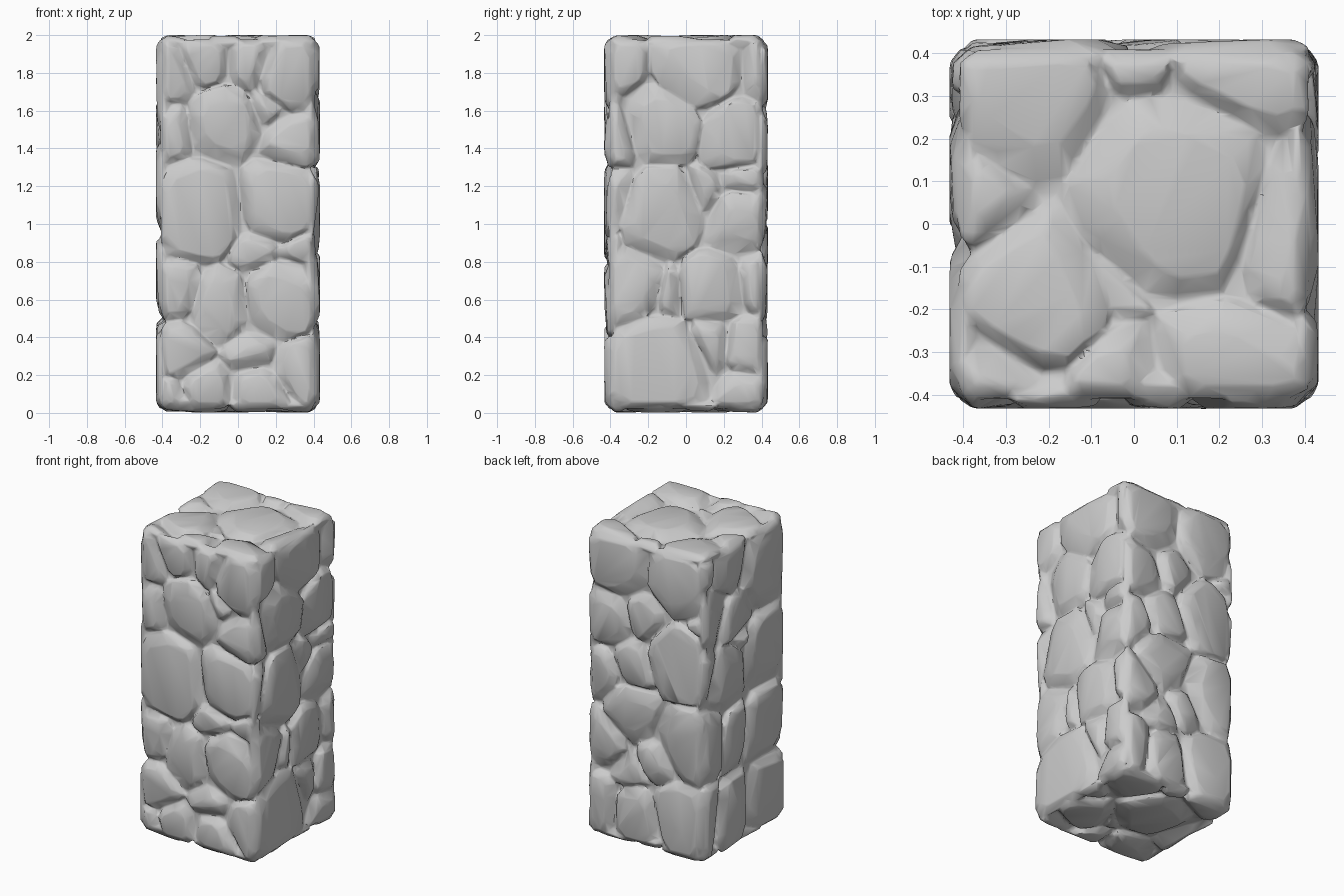
import bpy, bmesh, random
from mathutils import Vector as V

if "Cube" in bpy.data.objects:
    bpy.data.objects.remove(bpy.data.objects["Cube"])

random.seed(4)
H, TOP, ROUND = 0.433, 2.0, 0.075

# Stones per side: (across, up, radius), laid out as a weighted cell pattern
FRONT = [(-.22, 1.07, .26), (.22, 1.12, .22), (-.07, 1.53, .19), (-.36, 1.48, .13), (-.36, 1.78, .13),
         (-.17, 1.86, .13), (.07, 1.85, .13), (.29, 1.78, .19), (.3, 1.44, .15), (.16, 1.62, .1),
         (.1, .85, .11), (.33, .86, .1), (-.09, .56, .18), (.23, .6, .21), (-.33, .64, .15),
         (-.31, .33, .15), (-.17, .12, .13), (.12, .11, .14), (.33, .23, .15), (.07, .32, .11), (-.37, .08, .1)]
RIGHT = [(.06, 1.84, .25), (-.33, 1.84, .14), (.37, 1.82, .12), (-.13, 1.54, .22), (-.36, 1.48, .14),
         (.27, 1.47, .2), (-.36, 1.13, .13), (-.12, 1.06, .23), (.09, 1.13, .13), (.27, 1.02, .17),
         (.3, 1.25, .12), (-.29, .67, .18), (.14, .65, .19), (.37, .68, .13), (-.09, .63, .11),
         (-.15, .22, .29), (.12, .36, .15), (.32, .35, .15), (.3, .09, .13)]
BACK = [(.22, 1.82, .23), (-.25, 1.8, .24), (.3, 1.42, .18), (0, 1.5, .14), (-.25, 1.28, .24),
        (.1, 1.17, .15), (.34, 1.08, .14), (.1, .86, .18), (.32, .62, .17), (-.29, .75, .22),
        (-.07, .6, .13), (.33, .22, .18), (.09, .2, .19), (-.24, .26, .21), (-.38, 1.52, .1), (.14, .48, .12)]
LEFT = [(.12, 1.85, .2), (-.26, 1.72, .26), (.3, 1.58, .17), (.06, 1.5, .17), (-.25, 1.18, .24),
        (.14, 1.13, .2), (.36, 1.2, .13), (-.26, .7, .24), (.08, .72, .17), (.33, .75, .18),
        (-.22, .25, .22), (.1, .25, .2), (.34, .28, .16), (.34, 1.88, .12), (0, 1.3, .1)]
CAP = [(-.22, .27, .18), (-.36, .06, .12), (-.22, -.16, .19), (-.07, -.1, .13), (.09, .06, .25),
       (.23, .35, .14), (.35, .0, .16), (-.02, -.36, .13), (.17, -.34, .15), (-.33, -.38, .13), (.0, .38, .1)]


def clip(poly, n, c):
    """Keep the part of a convex polygon where p.n <= c."""
    out = []
    for p, q in zip(poly, poly[1:] + poly[:1]):
        dp, dq = p.dot(n) - c, q.dot(n) - c
        if dp <= 0:
            out.append(p)
        if dp * dq < 0:
            out.append(p.lerp(q, dp / (dp - dq)))
    return out


def cell(seeds, i, v0, v1, gap, edge, slope):
    """Outline of stone i, inset from neighbours (unevenly by slope) and from the border."""
    x = H - edge
    poly = [V((-x, v0 + edge)), V((x, v0 + edge)), V((x, v1 - edge)), V((-x, v1 - edge))]
    a, ra = V(seeds[i][:2]), seeds[i][2]
    for j, s in enumerate(seeds):
        if j != i and poly:
            b = V(s[:2])
            length = (b - a).length
            c = (b.length_squared - a.length_squared + ra * ra - s[2] ** 2) / (2 * length)
            uneven = .3 + .45 * ((i * 7 + j * 3) % 5)
            poly = clip(poly, (b - a) / length, c - gap - slope * uneven)
    return poly


def chip(poly, t):
    """Cut the corners off an outline."""
    out = []
    for p, q in zip(poly, poly[1:] + poly[:1]):
        out += [p.lerp(q, t), p.lerp(q, 1 - t)]
    return out


def stone_side(bm, seeds, origin, u, v, n, v0, v1, relief=1):
    for i, s in enumerate(seeds):
        slope = random.uniform(.025, .05) * min(1, s[2] / .17)
        tilt = V((random.uniform(-.1, .1), random.uniform(-.07, .07)))
        sink = random.uniform(0, .006) + max(0, .14 - s[2]) * .2
        pts = []
        # root, rim and worn outer face of the stone
        for depth, gap, edge, k in ((-.13, 0, .09, 0), (-.04, .005, .02, 0), (0, .012, .055, slope)):
            poly = cell(seeds, i, v0, v1, gap, edge, k)
            if len(poly) < 3:
                continue
            mid = sum(poly, V((0, 0))) / len(poly)
            for p in chip(poly, .22 if k else .16):
                d = depth
                if depth > -.1:
                    d = min(0, depth * relief - sink + tilt.dot(p - mid))
                if depth == -.04:
                    d += random.uniform(-.015, .015)
                pts.append(bm.verts.new(origin + u * p.x + v * p.y + n * d))
        res = bmesh.ops.convex_hull(bm, input=pts)
        loose = {g for g in res["geom_interior"] + res["geom_unused"] if isinstance(g, bmesh.types.BMVert)}
        bmesh.ops.delete(bm, geom=list(loose), context="VERTS")


# Mortar core behind the stones
bm = bmesh.new()
bmesh.ops.create_cube(bm, size=1)
for p in bm.verts:
    p.co = V((p.co.x * 2 * (H - .055), p.co.y * 2 * (H - .055), 1 + p.co.z * (TOP - .1)))

# Stone cladding on all six sides
X, Y, Z = V((1, 0, 0)), V((0, 1, 0)), V((0, 0, 1))
for seeds, normal, across in ((FRONT, -Y, X), (BACK, Y, X), (RIGHT, X, Y), (LEFT, -X, Y)):
    stone_side(bm, seeds, normal * H, across, Z, normal, 0, TOP)
stone_side(bm, CAP, Z * TOP, X, Y, Z, -H, H)
stone_side(bm, [(-x, y, r) for x, y, r in CAP], Z * .003, X, Y, -Z, -H, H)
bmesh.ops.recalc_face_normals(bm, faces=bm.faces[:])
mesh = bpy.data.meshes.new("stone_pillar")
bm.to_mesh(mesh)
bm.free()
pillar = bpy.data.objects.new("stone_pillar", mesh)
bpy.context.collection.objects.link(pillar)

# Fuse everything into one skin
fuse = pillar.modifiers.new("fuse", "REMESH")
fuse.mode, fuse.voxel_size = "VOXEL", .009
skin = bpy.data.meshes.new_from_object(pillar.evaluated_get(bpy.context.evaluated_depsgraph_get()))
pillar.modifiers.clear()
pillar.data = skin

# Round the pillar's outer corners
inner = V((H - ROUND, H - ROUND, TOP / 2 - ROUND))
for vert in skin.vertices:
    c = vert.co - Z
    q = V([max(-m, min(m, w)) for w, m in zip(c, inner)])
    if (c - q).length > ROUND:
        vert.co = Z + q + (c - q).normalized() * ROUND

# Weather the joints, then reduce to chiselled facets
soft = pillar.modifiers.new("weathering", "SMOOTH")
soft.factor, soft.iterations = .5, 2
cut = pillar.modifiers.new("facets", "DECIMATE")
cut.ratio = .05
bpy.context.view_layer.objects.active = pillar
pillar.select_set(True)
bpy.ops.object.shade_smooth_by_angle(angle=.5)
